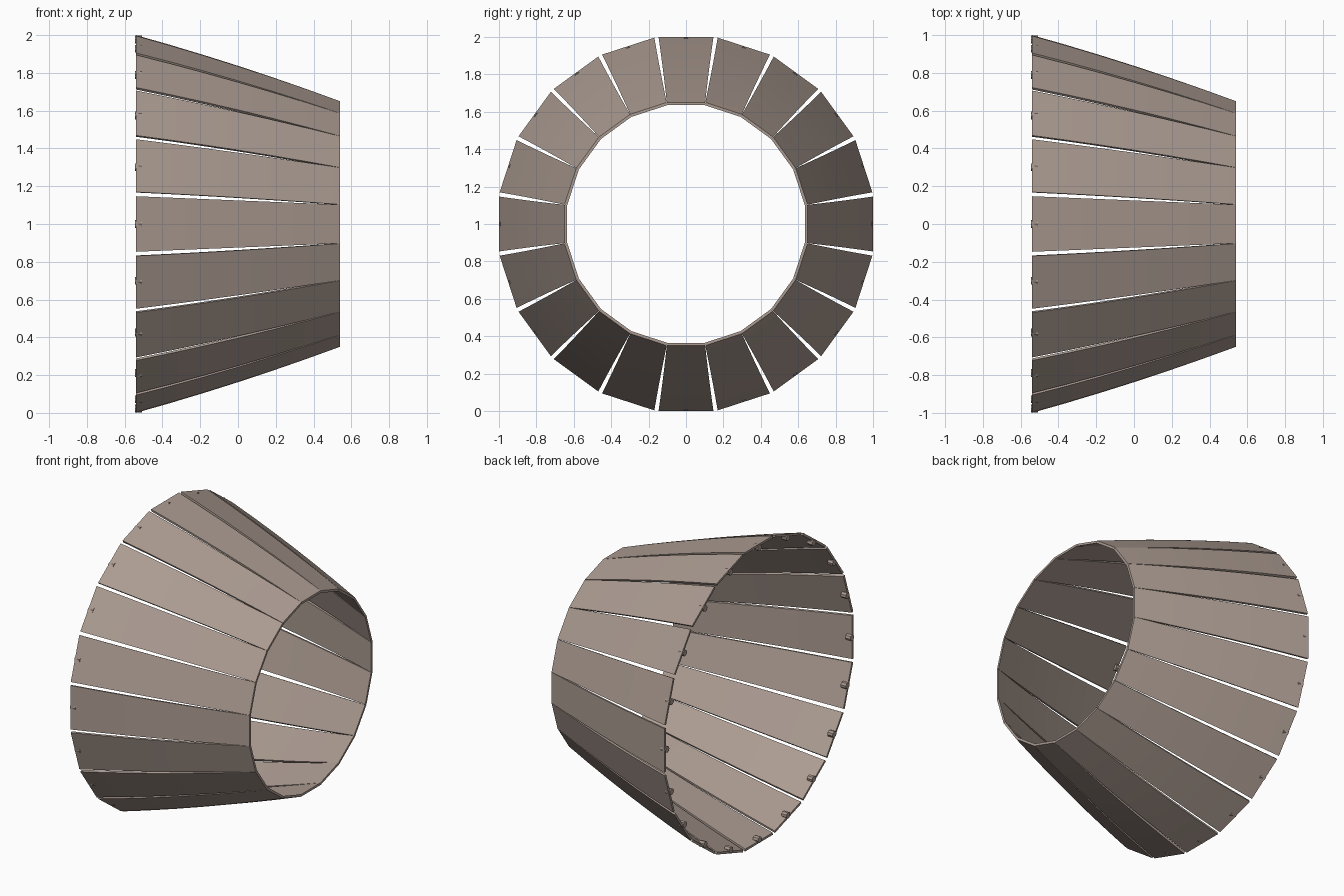
import bpy, bmesh, math
from mathutils import Matrix, Vector

cube = bpy.data.objects.get("Cube")
if cube:
    bpy.data.objects.remove(cube, do_unlink=True)

PETALS = 20
THICK = 0.015
SEGMENTS = 6
CENTRE = Matrix.Translation((0, 0, 1))

metal = bpy.data.materials.new("warm_grey_metal")
metal.use_nodes = True
colour = (0.41, 0.33, 0.285, 1)
metal.diffuse_color = colour
metal.node_tree.nodes["Principled BSDF"].inputs["Base Color"].default_value = colour


def finish(bm, name):
    bmesh.ops.recalc_face_normals(bm, faces=bm.faces)
    mesh = bpy.data.meshes.new(name)
    bm.to_mesh(mesh)
    bm.free()
    mesh.materials.append(metal)
    return mesh


def petal_mesh():
    """Tapered plate, slightly bowed along its length."""
    bm = bmesh.new()
    rings = []
    for i in range(SEGMENTS + 1):
        t = i / SEGMENTS
        x = -0.54 + 1.08 * t
        r = 1.0 - 0.35 * t + 0.05 * t * (1 - t)
        half = 0.147 - 0.0445 * t
        inner = half * (r - THICK) / r
        corners = [(-half, r), (half, r), (inner, r - THICK), (-inner, r - THICK)]
        rings.append([bm.verts.new((x, y, z)) for y, z in corners])
    for a, b in zip(rings, rings[1:]):
        for k in range(4):
            n = (k + 1) % 4
            bm.faces.new((a[k], a[n], b[n], b[k]))
    bm.faces.new(rings[0])
    bm.faces.new(rings[-1])
    return finish(bm, "petal")


def lug_mesh():
    """Small pin set through the wide rim, lying along the axis."""
    bm = bmesh.new()
    place = Matrix.Translation(Vector((-0.527, 0, 0.976))) @ Matrix.Rotation(math.pi / 2, 4, "Y")
    bmesh.ops.create_cone(bm, cap_ends=True, segments=8, radius1=0.021,
                          radius2=0.021, depth=0.038, matrix=place)
    return finish(bm, "rim_lug")


# Repeat each part around the axis
parts = []
for name, mesh in (("petal", petal_mesh()), ("rim_lug", lug_mesh())):
    for i in range(PETALS):
        obj = bpy.data.objects.new(f"{name}_{i + 1}", mesh)
        obj.matrix_world = CENTRE @ Matrix.Rotation(math.tau * i / PETALS, 4, "X")
        bpy.context.collection.objects.link(obj)
        parts.append(obj)

# Smooth along the bow, sharp at the plate edges
bpy.ops.object.select_all(action="DESELECT")
for obj in (parts[0], parts[PETALS]):
    obj.select_set(True)
bpy.context.view_layer.objects.active = parts[0]
bpy.ops.object.shade_smooth_by_angle(angle=math.radians(30))
